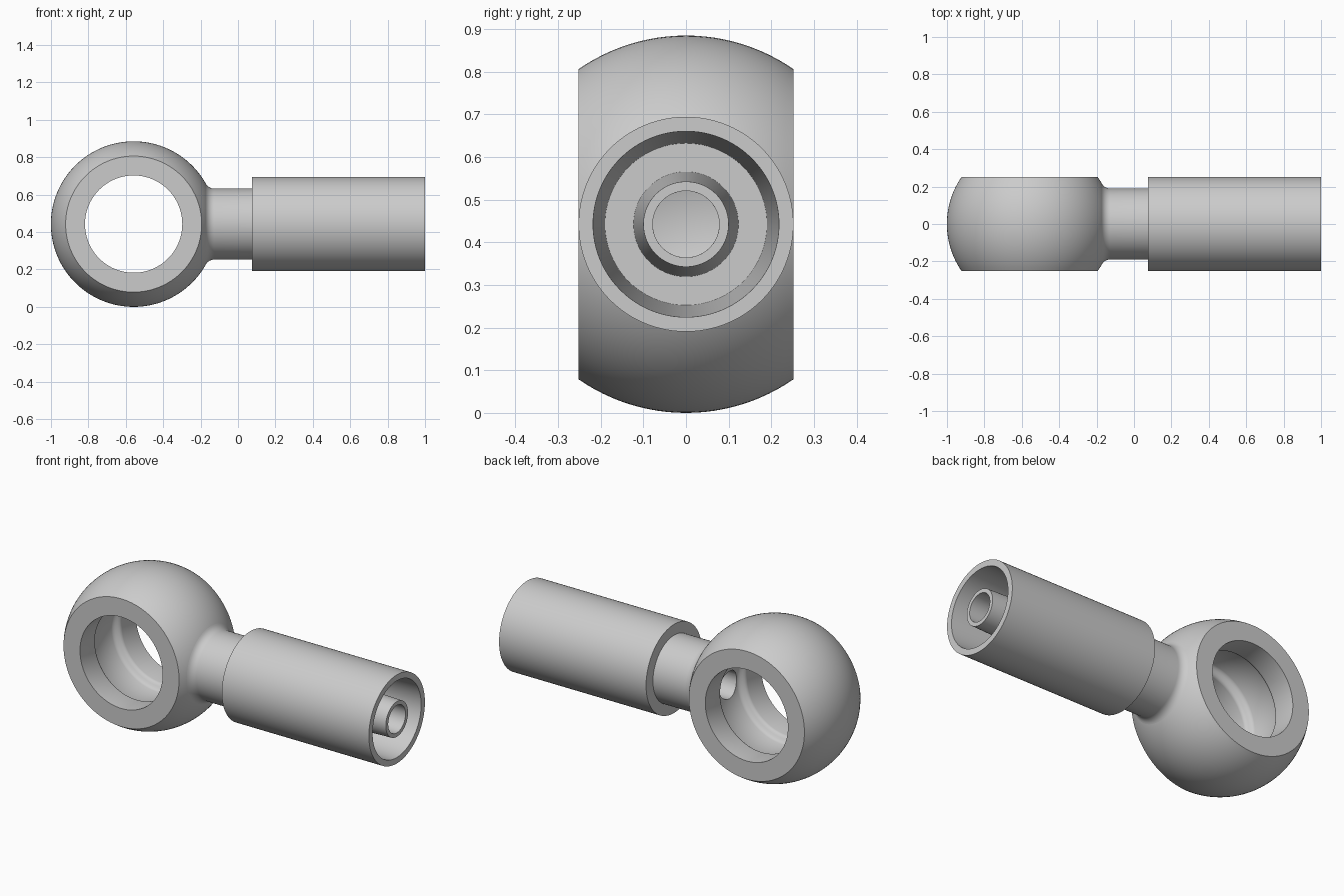
import bpy, bmesh, math
from mathutils import Matrix, Vector

if "Cube" in bpy.data.objects:
    bpy.data.objects.remove(bpy.data.objects["Cube"])

CX, CZ = -0.558, 0.4425      # eye centre
BALL, HALF, BORE = 0.4425, 0.252, 0.26
NECK, FILLET, HOLE = 0.19, 0.05, 0.078

steel = bpy.data.materials.new("steel_grey")
steel.diffuse_color = (0.6, 0.6, 0.6, 1)
steel.use_nodes = True
steel.node_tree.nodes["Principled BSDF"].inputs["Base Color"].default_value = steel.diffuse_color


def lathe(name, profile, axis, centre, closed=False, sides=96):
    """Revolve (along, radius) points about the x or y axis through centre."""
    bm = bmesh.new()
    rings = []
    for a, r in profile:
        ring = []
        for i in range(sides):
            t = 2 * math.pi * i / sides
            u, v = r * math.cos(t), r * math.sin(t)
            p = Vector((a, u, v)) if axis == 'X' else Vector((u, a, v))
            ring.append(bm.verts.new(p + Vector(centre)))
        rings.append(ring)
    pairs = list(zip(rings, rings[1:]))
    if closed:
        pairs.append((rings[-1], rings[0]))
    for r0, r1 in pairs:
        for i in range(sides):
            j = (i + 1) % sides
            bm.faces.new((r0[i], r0[j], r1[j], r1[i]))
    bmesh.ops.recalc_face_normals(bm, faces=bm.faces)
    mesh = bpy.data.meshes.new(name)
    bm.to_mesh(mesh)
    bm.free()
    mesh.materials.append(steel)
    obj = bpy.data.objects.new(name, mesh)
    bpy.context.collection.objects.link(obj)
    return obj


def smooth(obj):
    bpy.ops.object.select_all(action='DESELECT')
    obj.select_set(True)
    bpy.context.view_layer.objects.active = obj
    bpy.ops.object.shade_smooth_by_angle(angle=math.radians(25))


# Ball-shaped eye: spherical outside, grooved bore inside
lim = math.asin(HALF / BALL)
outer = [(BALL * math.sin(lim * k / 12), BALL * math.cos(lim * k / 12))
         for k in range(-12, 13)]
groove = [(0.125, BORE), (0.117, 0.262), (0.110, 0.267), (0.104, 0.275),
          (0.098, 0.284), (0.090, 0.291), (0.080, 0.295)]
inner = [(HALF, BORE)] + groove + [(-a, r) for a, r in reversed(groove)] + [(-HALF, BORE)]
eye = lathe("eye", outer + inner, 'Y', (CX, 0, CZ), closed=True, sides=128)

# Fluid passage drilled from the neck into the eye
bm = bmesh.new()
bmesh.ops.create_cone(bm, cap_ends=True, segments=48, radius1=HOLE, radius2=HOLE, depth=0.35,
                      matrix=Matrix.Translation((-0.225, 0, CZ)) @ Matrix.Rotation(math.pi / 2, 4, 'Y'))
cut_mesh = bpy.data.meshes.new("passage_cutter")
bm.to_mesh(cut_mesh)
bm.free()
cut_mesh.materials.append(steel)
cutter = bpy.data.objects.new("passage_cutter", cut_mesh)
bpy.context.collection.objects.link(cutter)
cutter.hide_render = True
mod = eye.modifiers.new("passage", 'BOOLEAN')
mod.operation, mod.solver, mod.object = 'DIFFERENCE', 'EXACT', cutter
bpy.context.view_layer.update()
eye.data = bpy.data.meshes.new_from_object(eye.evaluated_get(bpy.context.evaluated_depsgraph_get()))
eye.modifiers.clear()
bpy.data.objects.remove(cutter)

# Neck fillet is tangent to both the ball and the neck cylinder
fr = NECK + FILLET
fx = math.sqrt((BALL + FILLET) ** 2 - fr ** 2)
a0 = math.atan2(fr, fx)
fillet = []
for k in range(9):
    t = a0 + (math.pi / 2 - a0) * k / 8
    fillet.append((CX + fx - FILLET * math.cos(t), fr - FILLET * math.sin(t)))

# Neck, crimp sleeve, tapered hose cavity and inner nipple in one profile
stem_profile = fillet + [
    (0.075, NECK), (0.075, 0.252), (1.0, 0.252),   # neck, shoulder, sleeve
    (1.0, 0.218), (0.20, 0.19),                    # rim and cavity wall
    (0.20, 0.123), (1.0, 0.10),                    # cavity floor and nipple
    (1.0, HOLE), (-0.13, HOLE)]                    # nipple tip and passage
stem = lathe("neck_and_sleeve", stem_profile, 'X', (0, 0, CZ))

for part in (eye, stem):
    smooth(part)
